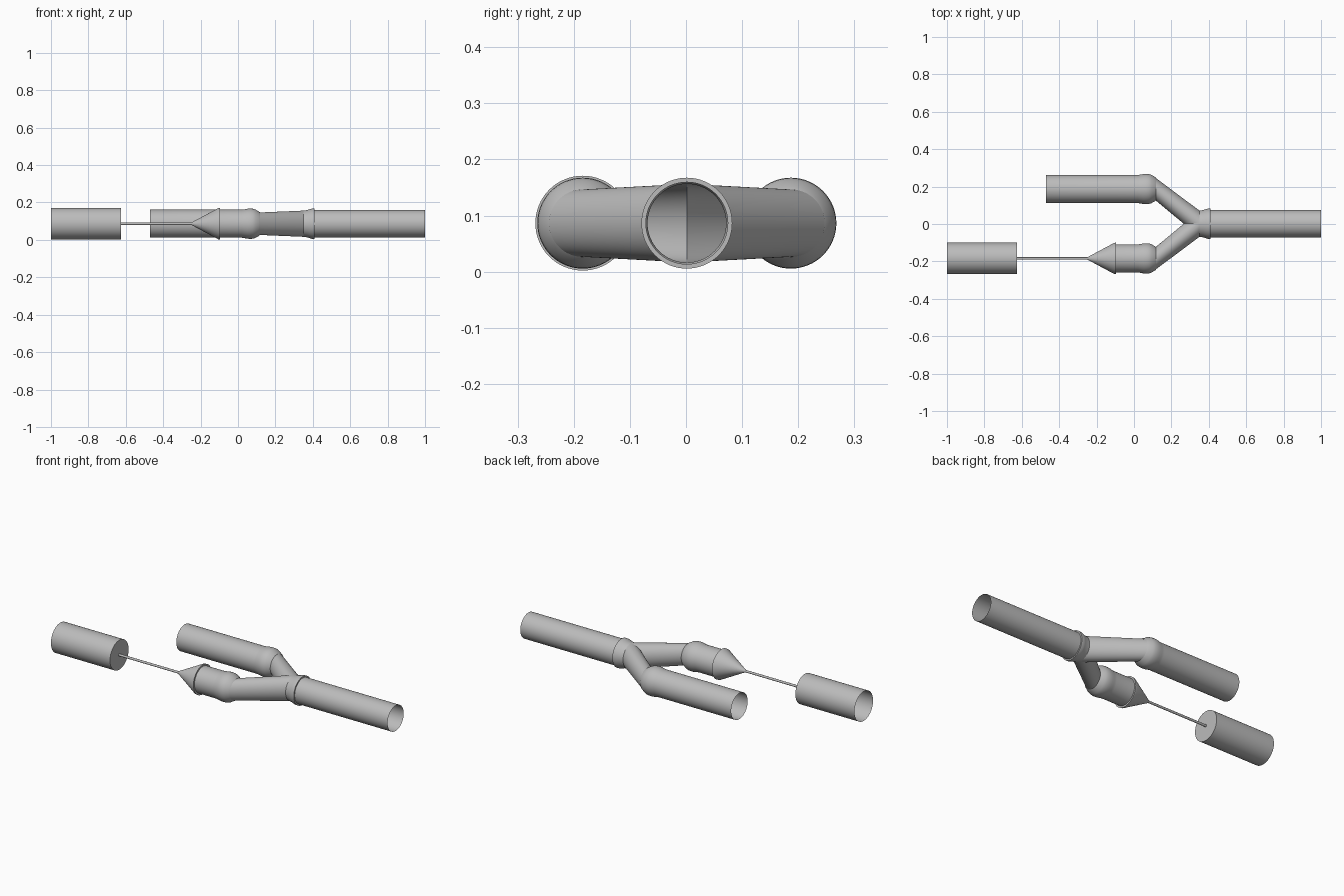
import bpy, bmesh, math

cube = bpy.data.objects.get("Cube")
if cube:
    bpy.data.objects.remove(cube, do_unlink=True)

SIDES = 64
AXIS_Z = 0.0865      # height shared by every pipe axis
MID_Y = 0.0015       # symmetry plane of the fork
BRANCH = 0.1855      # sideways offset of each branch

grey = bpy.data.materials.new("plain grey")
grey.use_nodes = True
COLOUR = (0.5, 0.5, 0.5, 1)
grey.diffuse_color = COLOUR
grey.node_tree.nodes["Principled BSDF"].inputs["Base Color"].default_value = COLOUR


def loft(name, sections, y=MID_Y, keep_side=0):
    """Skin circles (x, sideways offset, radius) that all lie across the x axis."""
    bm = bmesh.new()
    rings = []
    for x, dy, r in sections:
        ring = []
        for i in range(SIDES):
            a = math.tau * i / SIDES
            ring.append(bm.verts.new((x, y + dy + r * math.cos(a), AXIS_Z + r * math.sin(a))))
        rings.append(ring)
    for a, b in zip(rings, rings[1:]):
        for i in range(SIDES):
            j = (i + 1) % SIDES
            bm.faces.new((a[i], b[i], b[j], a[j]))
    # Trim at the symmetry plane so that two branches meet in a clean crotch
    if keep_side:
        bmesh.ops.bisect_plane(bm, geom=bm.verts[:] + bm.edges[:] + bm.faces[:],
                               plane_co=(0, MID_Y, 0), plane_no=(0, keep_side, 0),
                               clear_inner=True)
    bmesh.ops.remove_doubles(bm, verts=bm.verts[:], dist=1e-5)
    bmesh.ops.recalc_face_normals(bm, faces=bm.faces[:])
    mesh = bpy.data.meshes.new(name)
    bm.to_mesh(mesh)
    bm.free()
    mesh.materials.append(grey)
    obj = bpy.data.objects.new(name, mesh)
    bpy.context.collection.objects.link(obj)
    bpy.ops.object.select_all(action='DESELECT')
    obj.select_set(True)
    bpy.context.view_layer.objects.active = obj
    bpy.ops.object.shade_smooth_by_angle(angle=math.radians(30))
    return obj


def straight(*points):
    return [(x, 0, r) for x, r in points]


# Open main pipe with the flared collar at the fork
loft("main_pipe", straight((0.405, 0.073), (1.0, 0.073)))
loft("fork_collar", straight((0.35, 0.07), (0.37, 0.073), (0.385, 0.078), (0.395, 0.081),
                             (0.41, 0.081), (0.41, 0.073)))

# Two branches: straight end, swollen socket, rounded neck, slanted arm
for side, label, end in ((1, "left", -0.47), (-1, "right", -0.095)):
    y = MID_Y + side * BRANCH
    loft(label + "_branch_socket",
         straight((end, 0.075), (0.02, 0.075), (0.035, 0.077), (0.05, 0.08), (0.065, 0.081),
                  (0.08, 0.08), (0.093, 0.076), (0.103, 0.07), (0.112, 0.065), (0.118, 0.06)), y)
    loft(label + "_slanted_arm",
         [(0.115, side * BRANCH, 0.06), (0.35, 0, 0.07)], keep_side=side)

# Plug cone, pull rod and hollow handle on the right branch axis
right_y = MID_Y - BRANCH
loft("plug_cone", straight((-0.25, 0), (-0.25, 0.006), (-0.105, 0.0835), (-0.095, 0.0845),
                           (-0.095, 0)), right_y)
loft("pull_rod", straight((-0.63, 0.0065), (-0.24, 0.0065)), right_y)
loft("handle_cylinder", straight((-1.0, 0.0845), (-0.625, 0.0845), (-0.625, 0)), right_y)
